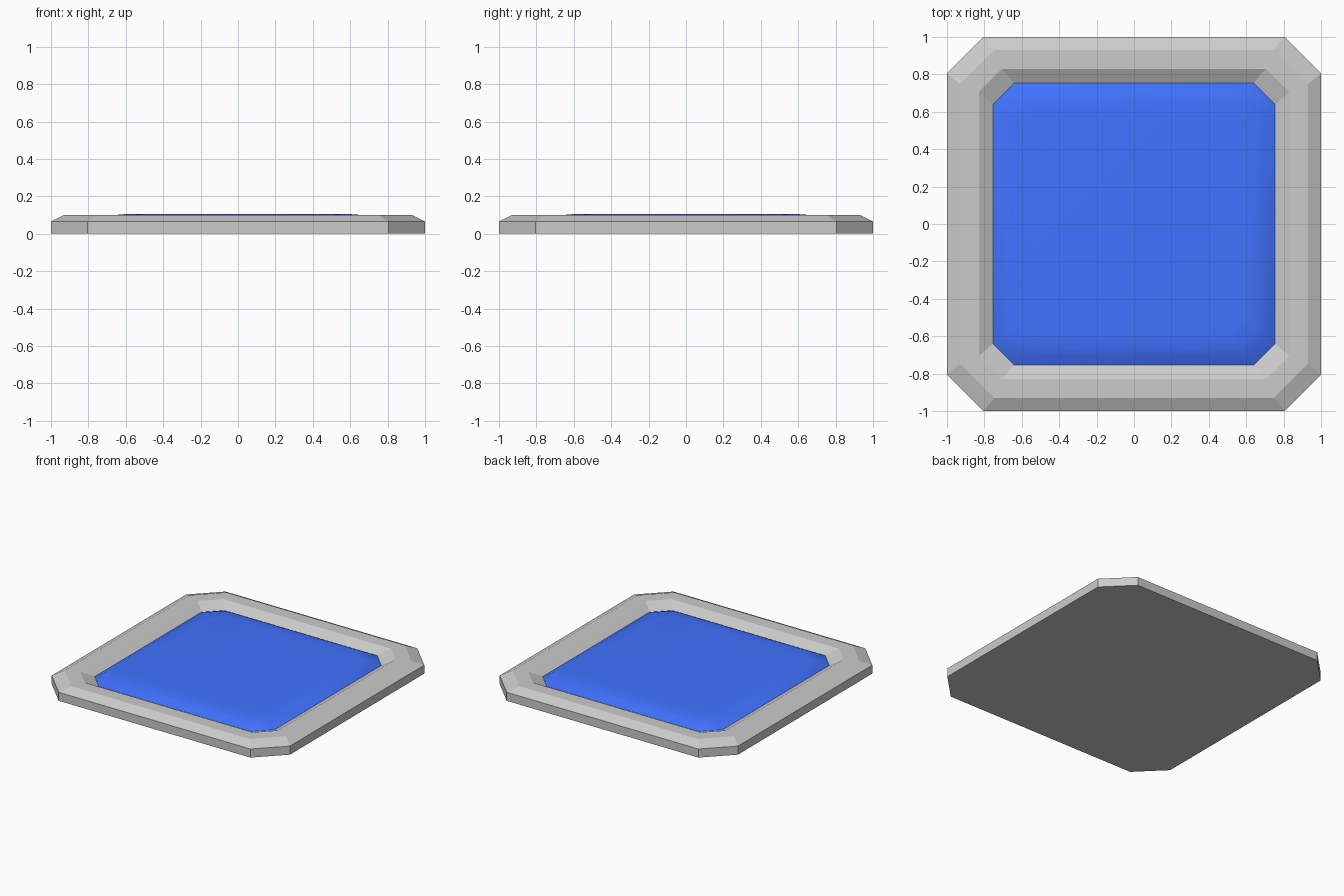
import bpy
import bmesh

if "Cube" in bpy.data.objects:
    bpy.data.objects.remove(bpy.data.objects["Cube"])


def octagon(half, cut, z):
    # Square of half-width `half` whose corners are cut back to `cut`
    return [(half, -cut, z), (half, cut, z), (cut, half, z), (-cut, half, z),
            (-half, cut, z), (-half, -cut, z), (-cut, -half, z), (cut, -half, z)]


def stacked(name, rings, cap_bottom=False, cap_top=False):
    # Skin a series of octagon rings into one surface
    bm = bmesh.new()
    loops = [[bm.verts.new(p) for p in octagon(*r)] for r in rings]
    for a, b in zip(loops, loops[1:]):
        for i in range(8):
            j = (i + 1) % 8
            bm.faces.new((a[i], a[j], b[j], b[i]))
    if cap_bottom:
        bm.faces.new(loops[0][::-1])
    if cap_top:
        bm.faces.new(loops[-1])
    mesh = bpy.data.meshes.new(name)
    bm.to_mesh(mesh)
    bm.free()
    obj = bpy.data.objects.new(name, mesh)
    bpy.context.collection.objects.link(obj)
    return obj


# Grey tray: flat base, upright side, bevelled rim sloping down to the panel
stacked("frame", [(1.0, 0.805, 0.0), (1.0, 0.805, 0.065), (0.93, 0.748, 0.1),
                  (0.83, 0.705, 0.1), (0.755, 0.64, 0.06)], cap_bottom=True)

# Blue cushioned panel, smooth shaded, filling the rim
panel = stacked("panel", [(0.755, 0.64, 0.06), (0.70, 0.595, 0.09),
                          (0.66, 0.56, 0.1), (0.60, 0.50, 0.105)], cap_top=True)
panel.data.polygons.foreach_set("use_smooth", [True] * len(panel.data.polygons))

blue = bpy.data.materials.new("blue")
blue.diffuse_color = (0.05, 0.17, 1.0, 1.0)
blue.use_nodes = True
blue.node_tree.nodes["Principled BSDF"].inputs["Base Color"].default_value = blue.diffuse_color
panel.data.materials.append(blue)
